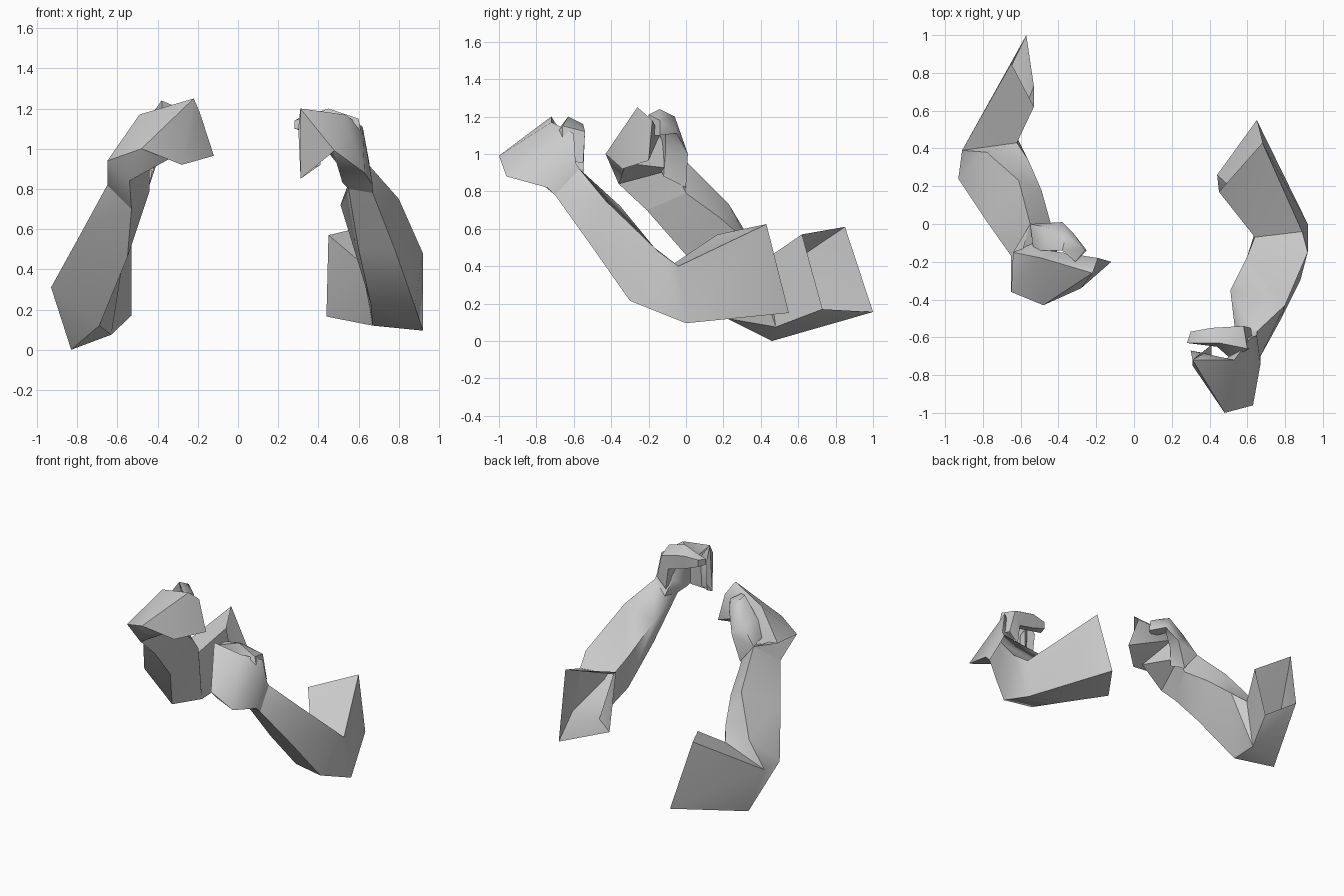
import bpy, bmesh, math
from mathutils import Vector

grey = bpy.data.materials.new("plain_grey")
grey.diffuse_color = (0.6, 0.6, 0.6, 1)


def loft(name, rings, cap_end=False):
    """Skin four-sided rings (inner top, outer top, outer bottom, inner bottom)."""
    bm = bmesh.new()
    loops = [[bm.verts.new(p) for p in ring] for ring in rings]
    for a, b in zip(loops, loops[1:]):
        mid = sum((v.co for v in a + b), Vector()) / 8
        for i in range(4):
            j = (i + 1) % 4
            # split each quad along the diagonal that bulges outward
            d1 = ((a[i].co + b[j].co) / 2 - mid).length
            d2 = ((a[j].co + b[i].co) / 2 - mid).length
            if d1 > d2:
                tris = (a[i], a[j], b[j]), (a[i], b[j], b[i])
            else:
                tris = (a[i], a[j], b[i]), (a[j], b[j], b[i])
            for t in tris:
                bm.faces.new(t)
    if cap_end:
        bm.faces.new(loops[-1])
    bmesh.ops.recalc_face_normals(bm, faces=bm.faces)
    me = bpy.data.meshes.new(name)
    bm.to_mesh(me)
    bm.free()
    me.materials.append(grey)
    ob = bpy.data.objects.new(name, me)
    bpy.context.collection.objects.link(ob)
    bpy.ops.object.select_all(action='DESELECT')
    ob.select_set(True)
    bpy.context.view_layer.objects.active = ob
    bpy.ops.object.shade_smooth_by_angle(angle=math.radians(50))
    return ob


# Right arm: open shoulder rim, elbow, forearm, wrist
right_wrist = [(.55, -.54, .83), (.65, -.57, .92), (.67, -.70, .78), (.55, -.69, .80)]
loft("right_arm", [
    [(.45, .17, .57), (.68, .43, .625), (.65, .55, .15), (.44, .26, .165)],
    [(.64, -.07, .41), (.89, -.04, .40), (.92, .00, .095), (.67, .05, .12)],
    [(.60, -.17, .50), (.92, -.15, .48), (.88, -.30, .215), (.66, -.27, .23)],
    [(.51, -.35, .72), (.80, -.43, .75), (.78, -.50, .50), (.60, -.48, .50)],
    right_wrist])

# Right hand: heel, knuckles, finger fold, finger joints, curled tips
loft("right_hand", [
    right_wrist,
    [(.53, -.60, .93), (.65, -.59, .95), (.67, -.74, .82), (.52, -.76, .83)],
    [(.51, -.70, 1.05), (.62, -.60, 1.11), (.63, -.96, .88), (.49, -.95, .93)],
    [(.48, -.72, 1.10), (.53, -.72, 1.17), (.48, -1.0, .99), (.45, -.92, .98)],
    [(.30, -.67, 1.10), (.31, -.72, 1.20), (.31, -.75, .85), (.31, -.69, .88)],
    [(.41, -.69, 1.06), (.41, -.64, 1.08), (.41, -.64, .92), (.41, -.70, .92)]], True)

loft("right_thumb", [
    [(.54, -.66, .92), (.63, -.66, .97), (.62, -.55, .95), (.55, -.55, .88)],
    [(.52, -.72, 1.08), (.60, -.66, 1.15), (.58, -.54, 1.12), (.53, -.55, 1.03)],
    [(.44, -.65, 1.08), (.45, -.63, 1.20), (.41, -.55, 1.16), (.41, -.56, 1.06)],
    [(.28, -.63, 1.10), (.28, -.63, 1.14), (.30, -.57, 1.15), (.30, -.57, 1.10)]], True)

# Left arm: open shoulder rim, elbow, forearm, wrist
left_wrist = [(-.44, .00, .79), (-.55, .00, .96), (-.65, -.17, .82), (-.53, -.21, .70)]
loft("left_arm", [
    [(-.53, .62, .57), (-.65, .85, .61), (-.57, 1.0, .155), (-.53, .73, .17)],
    [(-.62, .43, .44), (-.91, .39, .30), (-.83, .46, .00), (-.63, .48, .075)],
    [(-.56, .34, .52), (-.78, .38, .48), (-.93, .24, .31), (-.69, .22, .12)],
    [(-.49, .18, .66), (-.61, .23, .73), (-.77, .00, .60), (-.55, .00, .46)],
    left_wrist])

# Left hand: heel, knuckles, fingertips
loft("left_hand", [
    left_wrist,
    [(-.44, -.06, .92), (-.64, -.15, .95), (-.65, -.36, .94), (-.54, -.36, .84)],
    [(-.45, -.14, 1.10), (-.49, -.18, 1.17), (-.48, -.43, 1.0), (-.34, -.32, .95)],
    [(-.19, -.18, 1.18), (-.22, -.26, 1.25), (-.28, -.34, .92), (-.12, -.20, .965)]], True)

loft("left_thumb", [
    [(-.44, .00, .82), (-.55, .00, .96), (-.53, -.16, .98), (-.42, -.12, .88)],
    [(-.38, .01, 1.00), (-.45, -.02, 1.08), (-.48, -.14, 1.10), (-.41, -.11, 1.0)],
    [(-.32, -.05, 1.11), (-.36, -.06, 1.20), (-.38, -.14, 1.24), (-.37, -.11, 1.11)],
    [(-.25, -.14, 1.10), (-.26, -.14, 1.18), (-.31, -.20, 1.21), (-.31, -.19, 1.10)]], True)
